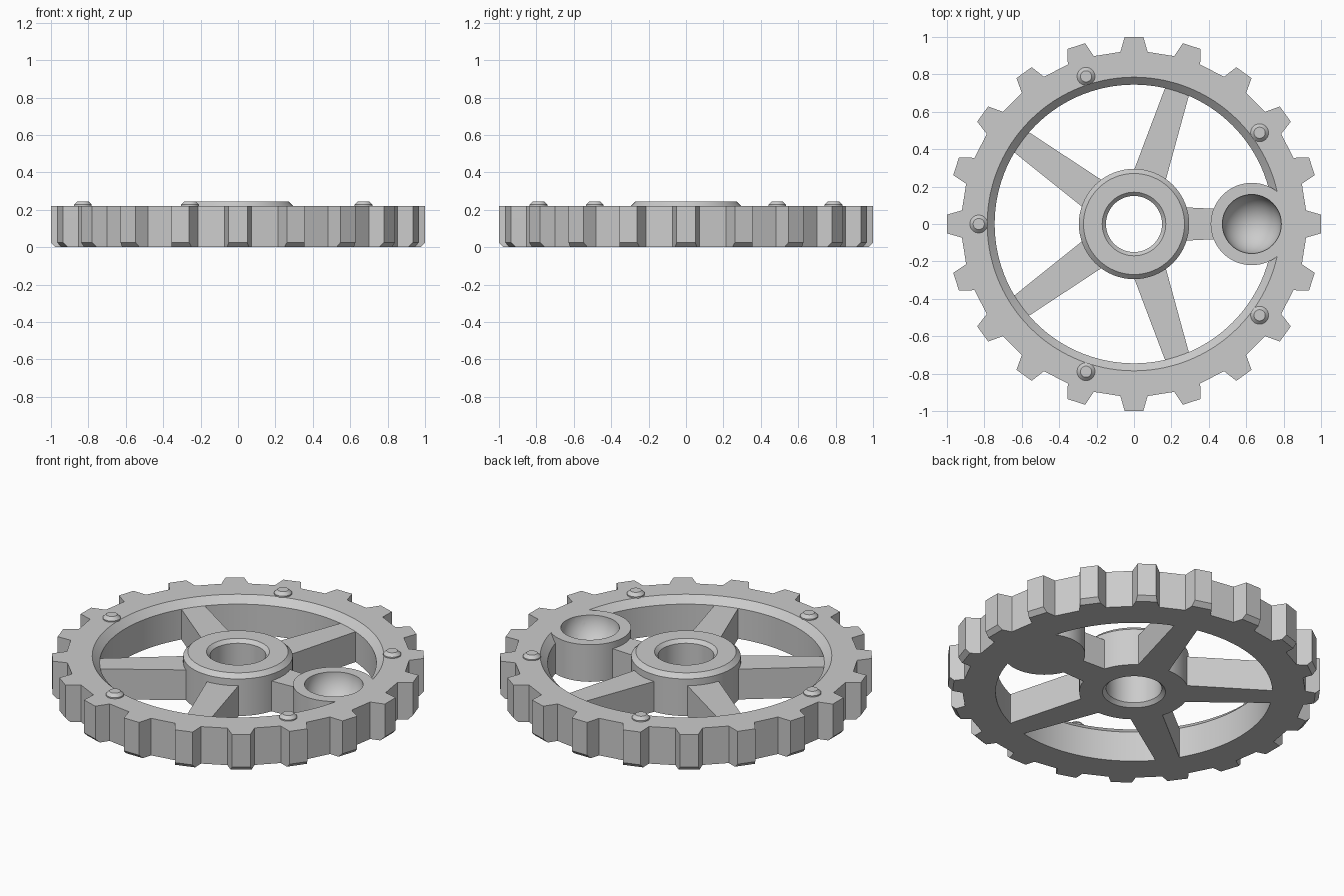
import bpy, bmesh, math
from mathutils import Matrix, Vector

old = bpy.data.objects.get("Cube")
if old:
    bpy.data.objects.remove(old, do_unlink=True)

GREY = (0.6, 0.6, 0.6, 1)
metal = bpy.data.materials.new("light grey")
metal.use_nodes = True
metal.diffuse_color = GREY
metal.node_tree.nodes["Principled BSDF"].inputs["Base Color"].default_value = GREY

TEETH, TOP, SPOKE_TOP = 20, 0.22, 0.18
BOSS_X = 0.63


def finish(name, bm):
    bmesh.ops.recalc_face_normals(bm, faces=bm.faces)
    mesh = bpy.data.meshes.new(name)
    bm.to_mesh(mesh)
    bm.free()
    mesh.materials.append(metal)
    obj = bpy.data.objects.new(name, mesh)
    bpy.context.collection.objects.link(obj)
    return obj


def activate(obj):
    bpy.ops.object.select_all(action='DESELECT')
    obj.select_set(True)
    bpy.context.view_layer.objects.active = obj


def smooth(obj):
    activate(obj)
    bpy.ops.object.shade_smooth_by_angle(angle=math.radians(20))


def bridge(bm, a, b):
    for i in range(len(a)):
        j = (i + 1) % len(a)
        bm.faces.new((a[i], a[j], b[j], b[i]))


def circle(r, z, n):
    return [Vector((r * math.cos(math.tau * i / n), r * math.sin(math.tau * i / n), z))
            for i in range(n)]


def loft(name, loops, closed, at=(0, 0)):
    """Skin a stack of loops; closed joins last to first, otherwise cap the ends."""
    bm = bmesh.new()
    shift = Vector((at[0], at[1], 0))
    rings = [[bm.verts.new(p + shift) for p in loop] for loop in loops]
    for a, b in zip(rings, rings[1:]):
        bridge(bm, a, b)
    if closed:
        bridge(bm, rings[-1], rings[0])
    else:
        bm.faces.new(rings[0])
        bm.faces.new(rings[-1])
    return finish(name, bm)


def lathe(name, profile, closed=False, at=(0, 0), n=64):
    return loft(name, [circle(r, z, n) for r, z in profile], closed, at)


def toothed(z, tip, half_tip):
    """Outline of the gear teeth, starting at the middle of the first tooth."""
    tooth = [(tip, 0), (tip, half_tip), (0.92, 0.073)]
    pts = []
    for k in range(TEETH):
        turn = Matrix.Rotation(math.tau * k / TEETH, 3, 'Z')
        half = Matrix.Rotation(math.pi / TEETH, 3, 'Z')
        pts += [turn @ Vector((x, y, z)) for x, y in tooth]
        pts.append(turn @ half @ Vector((0.92, 0, z)))
        after = Matrix.Rotation(math.tau * (k + 1) / TEETH, 3, 'Z')
        pts += [after @ Vector((x, -y, z)) for x, y in reversed(tooth[1:])]
    return pts


# Toothed rim: teeth chamfered underneath, inner edge chamfered on top
N = TEETH * 6
rim = loft("toothed_rim", [
    toothed(0, 0.975, 0.057), toothed(0.025, 1, 0.05), toothed(TOP, 1, 0.05),
    circle(0.785, TOP, N), circle(0.745, SPOKE_TOP, N), circle(0.745, 0, N)], True)

# Hub with a chamfered bore
hub = lathe("hub", [(0.295, 0), (0.295, TOP), (0.27, 0.245), (0.17, 0.245),
                    (0.15, 0.225), (0.15, 0.02), (0.17, 0)], True)

# Boss with a round bowl, cut through boss and rim together
boss = lathe("crank_boss", [(0.22, 0), (0.22, TOP)], at=(BOSS_X, 0))
bm = bmesh.new()
bmesh.ops.create_uvsphere(bm, u_segments=48, v_segments=25, radius=0.158,
                          matrix=Matrix.Translation((BOSS_X, 0, TOP)))
cutter = finish("bowl_cutter", bm)
cutter.hide_render = True
for part in (rim, boss):
    mod = part.modifiers.new("bowl", 'BOOLEAN')
    mod.operation = 'DIFFERENCE'
    mod.solver = 'EXACT'
    mod.object = cutter
    activate(part)
    bpy.ops.object.modifier_apply(modifier=mod.name)
bpy.data.objects.remove(cutter, do_unlink=True)

for part in (rim, hub, boss):
    smooth(part)

# Tapered spokes and rim pegs, five of each
for k in range(5):
    angle = math.tau * k / 5
    turn = Matrix.Rotation(angle, 3, 'Z')
    end, half_end = (0.44, 0.081) if k == 0 else (0.76, 0.066)
    plan = [(0.25, -0.09), (end, -half_end), (end, half_end), (0.25, 0.09)]
    loft(f"spoke_{k + 1}", [[turn @ Vector((x, y, z)) for x, y in plan]
                            for z in (0, SPOKE_TOP)], False)

    a = angle + math.pi / 5
    smooth(lathe(f"peg_{k + 1}", [(0.048, 0.19), (0.048, 0.227), (0.03, 0.245)],
                 at=(0.83 * math.cos(a), 0.83 * math.sin(a)), n=32))
